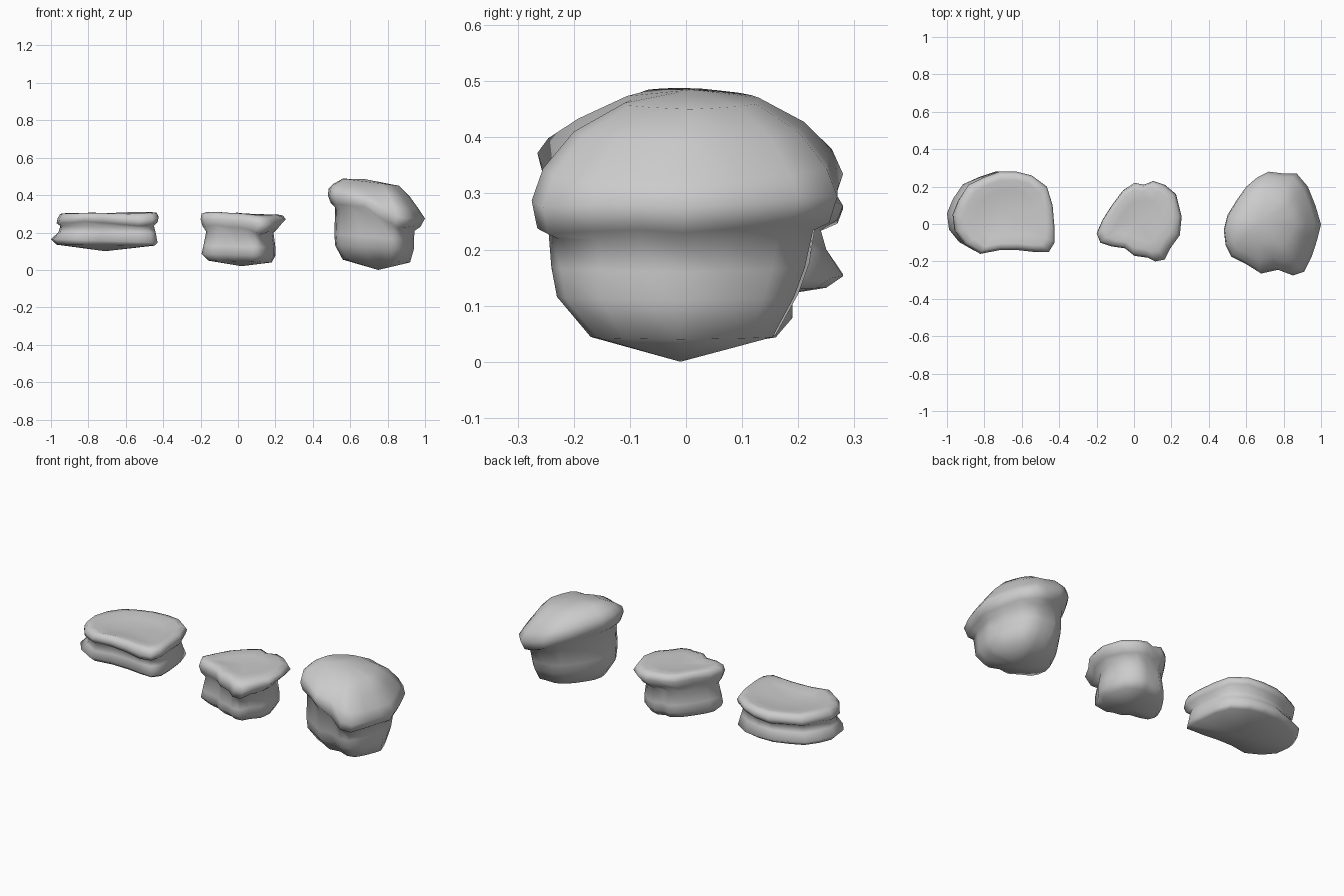
import bpy, bmesh, math


def rock(name, outline, rings, bottom, top, drip):
    """Loft the plan outline through rings (x0, x1, y0, y1, z_left, z_right, drip amount)."""
    xs = [p[0] for p in outline]
    ys = [p[1] for p in outline]
    unit = [((x - min(xs)) / (max(xs) - min(xs)), (y - min(ys)) / (max(ys) - min(ys)))
            for x, y in outline]
    bm = bmesh.new()
    loops = []
    for x0, x1, y0, y1, zl, zr, d in rings:
        loop = []
        for i, (u, v) in enumerate(unit):
            z = zl + (zr - zl) * u + d * drip.get(i, 0)
            loop.append(bm.verts.new((x0 + (x1 - x0) * u, y0 + (y1 - y0) * v, z)))
        loops.append(loop)
    lo, hi = bm.verts.new(bottom), bm.verts.new(top)
    n = len(outline)
    for i in range(n):
        j = (i + 1) % n
        for a, b in zip(loops, loops[1:]):
            bm.faces.new((a[i], a[j], b[j], b[i]))
        bm.faces.new((lo, loops[0][j], loops[0][i]))
        bm.faces.new((hi, loops[-1][i], loops[-1][j]))
    bmesh.ops.recalc_face_normals(bm, faces=bm.faces)
    mesh = bpy.data.meshes.new(name)
    bm.to_mesh(mesh)
    bm.free()
    mesh.shade_smooth()
    obj = bpy.data.objects.new(name, mesh)
    bpy.context.collection.objects.link(obj)


# Low flat rock with a flared base
rock("flat_rock",
     [(-.96, .05), (-.93, .13), (-.88, .21), (-.80, .25), (-.72, .28), (-.63, .28),
      (-.55, .26), (-.47, .20), (-.44, .10), (-.43, -.02), (-.43, -.10), (-.46, -.15),
      (-.53, -.15), (-.62, -.14), (-.72, -.14), (-.82, -.16), (-.90, -.11), (-.95, -.04)],
     [(-.97, -.445, -.12, .25, .135, .13, 0),
      (-1.0, -.43, -.145, .28, .165, .145, 0),
      (-.96, -.44, -.135, .25, .20, .20, 0),
      (-.95, -.45, -.125, .24, .235, .235, .3),
      (-.97, -.43, -.15, .27, .25, .255, 1),
      (-.965, -.425, -.16, .28, .275, .28, .8),
      (-.95, -.435, -.145, .265, .30, .305, .4),
      (-.91, -.47, -.12, .235, .303, .308, .2),
      (-.84, -.53, -.07, .18, .293, .295, 0)],
     (-.71, .05, .10), (-.70, .06, .285),
     {1: .008, 4: -.006, 6: .012, 7: .012, 9: .005, 11: -.012, 12: -.02, 13: -.01, 15: .008})

# Small middle rock with an overhanging slab top
rock("small_rock",
     [(-.20, -.05), (-.17, .02), (-.12, .10), (-.06, .18), (0, .22), (.05, .21),
      (.10, .23), (.16, .21), (.22, .16), (.25, .04), (.24, -.06), (.19, -.13),
      (.16, -.19), (.11, -.20), (.07, -.18), (0, -.17), (-.05, -.13), (-.12, -.12),
      (-.18, -.10)],
     [(-.16, .18, -.13, .16, .05, .04, 0),
      (-.195, .20, -.17, .19, .085, .075, 0),
      (-.185, .20, -.17, .19, .13, .12, 0),
      (-.17, .19, -.155, .18, .205, .195, .3),
      (-.19, .22, -.185, .21, .235, .22, 1),
      (-.20, .255, -.20, .23, .27, .26, .7),
      (-.195, .24, -.185, .22, .30, .285, .4),
      (-.165, .205, -.15, .19, .31, .295, .2),
      (-.10, .15, -.10, .13, .30, .292, 0)],
     (.02, 0, .02), (.03, .02, .292),
     {11: -.015, 12: -.03, 13: -.025, 14: -.01, 2: .01, 4: .012, 5: -.005, 9: .015, 17: .008})

# Tall rock with a sloping domed cap
rock("tall_rock",
     [(.48, -.03), (.50, .05), (.55, .13), (.60, .20), (.66, .25), (.72, .28),
      (.80, .27), (.87, .27), (.93, .20), (.97, .10), (1.0, 0), (.98, -.08),
      (.95, -.17), (.91, -.25), (.85, -.27), (.77, -.24), (.68, -.26), (.60, -.21),
      (.52, -.17), (.49, -.11)],
     [(.56, .92, -.17, .16, .055, .04, 0),
      (.52, .94, -.23, .20, .13, .11, 0),
      (.515, .94, -.24, .22, .19, .16, 0),
      (.52, .945, -.245, .235, .335, .21, .5),
      (.495, .975, -.265, .265, .36, .23, 1),
      (.48, 1.0, -.275, .28, .40, .275, .8),
      (.485, .97, -.255, .26, .435, .32, .3),
      (.51, .92, -.20, .21, .46, .39, 0),
      (.56, .86, -.11, .13, .488, .45, 0)],
     (.75, -.01, 0), (.68, .01, .485),
     {12: -.01, 13: -.025, 14: -.03, 15: -.01, 16: .025, 17: .015, 5: -.01, 6: -.02, 7: -.015})
